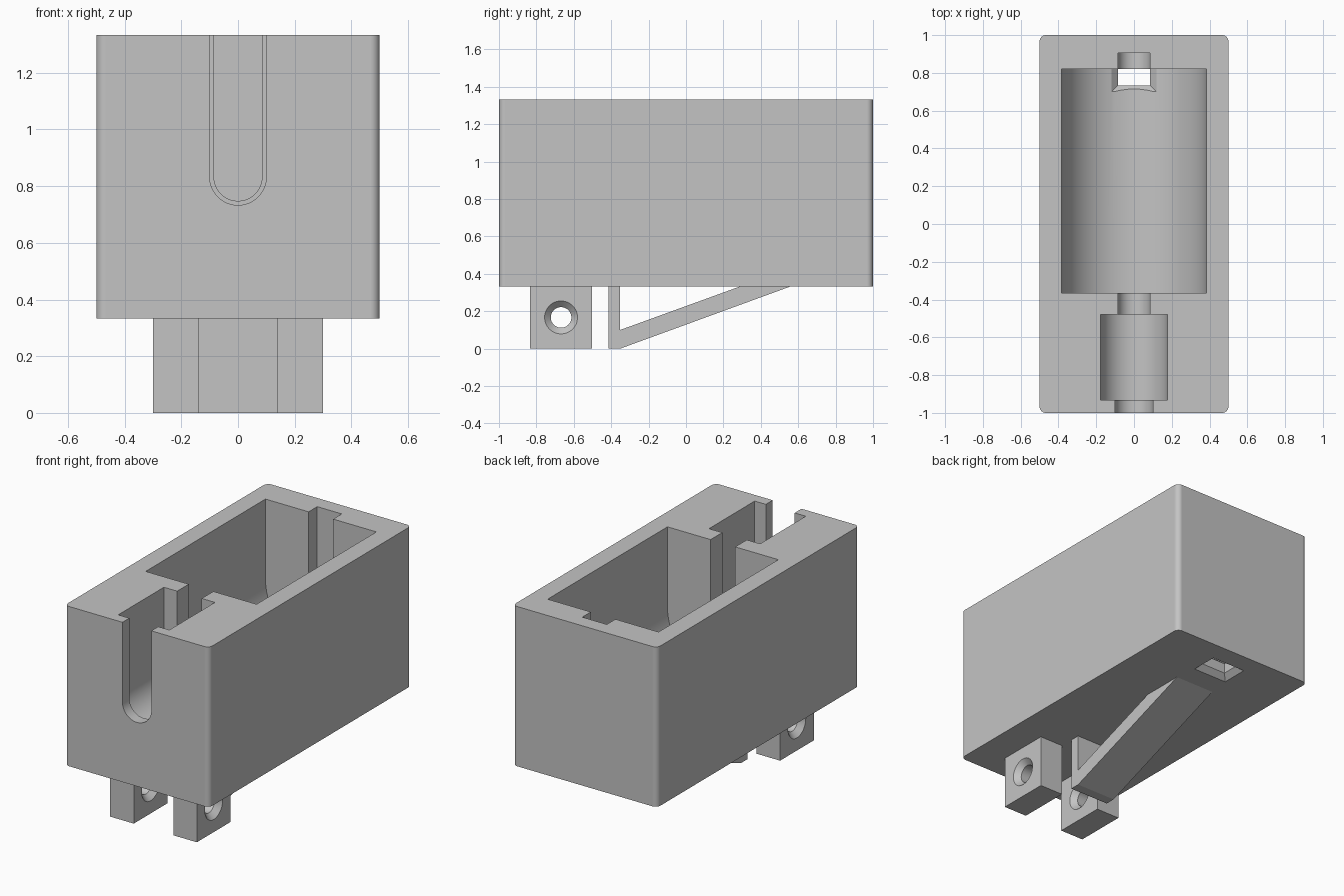
import bpy, bmesh, math
from mathutils import Vector

cube = bpy.data.objects.get("Cube")
if cube:
    bpy.data.objects.remove(cube, do_unlink=True)

grey = bpy.data.materials.new("plain_grey")
grey.use_nodes = True
grey.diffuse_color = (0.55, 0.55, 0.55, 1)
grey.node_tree.nodes["Principled BSDF"].inputs["Base Color"].default_value = (0.55, 0.55, 0.55, 1)

BASE, TOP, AXIS = 0.333, 1.333, 0.833


def make(name, bm):
    bmesh.ops.recalc_face_normals(bm, faces=bm.faces)
    mesh = bpy.data.meshes.new(name)
    bm.to_mesh(mesh)
    bm.free()
    mesh.materials.append(grey)
    obj = bpy.data.objects.new(name, mesh)
    bpy.context.collection.objects.link(obj)
    return obj


def loft(name, loops):
    """Skin a row of closed loops and cap both ends."""
    bm = bmesh.new()
    rings = [[bm.verts.new(p) for p in loop] for loop in loops]
    n = len(rings[0])
    for a, b in zip(rings, rings[1:]):
        for i in range(n):
            j = (i + 1) % n
            bm.faces.new((a[i], a[j], b[j], b[i]))
    bm.faces.new(rings[0])
    bm.faces.new(rings[-1])
    return make(name, bm)


def box(name, x0, x1, y0, y1, z0, z1):
    return loft(name, [[(x0, y0, z), (x1, y0, z), (x1, y1, z), (x0, y1, z)] for z in (z0, z1)])


def activate(obj):
    bpy.ops.object.select_all(action='DESELECT')
    obj.select_set(True)
    bpy.context.view_layer.objects.active = obj


def cut(obj, cutter):
    mod = obj.modifiers.new("cut", 'BOOLEAN')
    mod.operation = 'DIFFERENCE'
    mod.solver = 'EXACT'
    mod.object = cutter
    activate(obj)
    bpy.ops.object.modifier_apply(modifier=mod.name)
    bpy.data.objects.remove(cutter, do_unlink=True)


def smooth(obj):
    activate(obj)
    bpy.ops.object.shade_smooth_by_angle(angle=math.radians(30))
    mod = obj.modifiers.new("flat_normals", 'WEIGHTED_NORMAL')
    mod.keep_sharp = True


def channel(r, y0, y1, steps=32):
    """Open-topped channel with a half-round floor, running along y."""
    prof = [(-r, TOP + 0.1)]
    for i in range(steps + 1):
        a = math.pi + math.pi * i / steps
        prof.append((r * math.cos(a), AXIS + r * math.sin(a)))
    prof.append((r, TOP + 0.1))
    return loft("channel_cutter", [[(x, y, z) for x, z in prof] for y in (y0, y1)])


# Housing with rounded upright edges
body = box("housing", -0.5, 0.5, -1, 1, BASE, TOP)
bm = bmesh.new()
bm.from_mesh(body.data)
uprights = [e for e in bm.edges if abs(e.verts[0].co.z - e.verts[1].co.z) > 0.5]
bmesh.ops.bevel(bm, geom=uprights, offset=0.033, segments=6, profile=0.5, affect='EDGES')
bm.to_mesh(body.data)
bm.free()

# Main chamber, rear pocket, neck, front chamber, front slot
for r, y0, y1 in ((0.384, -0.365, 0.82), (0.085, 0.6, 0.905), (0.085, -0.6, -0.2),
                  (0.177, -0.932, -0.48), (0.1, -1.1, -0.85)):
    cut(body, channel(r, y0, y1))

# Chamfered rectangular opening through the floor
CH = 0.033
loops = []
for grow, z in ((CH, BASE - 0.05), (CH, BASE), (0, BASE + CH), (0, 0.43), (CH, 0.43 + CH), (CH, 0.48)):
    w, d, yc = 0.085 + grow, 0.053 + grow, 0.787
    loops.append([(-w, yc - d, z), (w, yc - d, z), (w, yc + d, z), (-w, yc + d, z)])
cut(body, loft("floor_opening_cutter", loops))
smooth(body)

# Pair of hinge lugs with a bore chamfered on both sides
for name, side in (("left_lug", 1), ("right_lug", -1)):
    x0, x1 = sorted((side * 0.137, side * 0.3))
    lug = box(name, x0, x1, -0.835, -0.502, 0, BASE)
    rings = []
    for r, x in ((0.088, x0 - 0.02), (0.088, x0), (0.055, x0 + CH),
                 (0.055, x1 - CH), (0.088, x1), (0.088, x1 + 0.02)):
        rings.append([(x, -0.668 + r * math.cos(math.tau * i / 48),
                       0.167 + r * math.sin(math.tau * i / 48)) for i in range(48)])
    cut(lug, loft("bore_cutter", rings))
    smooth(lug)

# Sloping brace with an upright front leg
side = [(-0.415, 0), (-0.352, 0), (0.56, BASE), (0.29, BASE),
        (-0.352, 0.1), (-0.352, BASE), (-0.415, BASE)]
loft("sloping_brace", [[(x, y, z) for y, z in side] for x in (-0.137, 0.137)])
